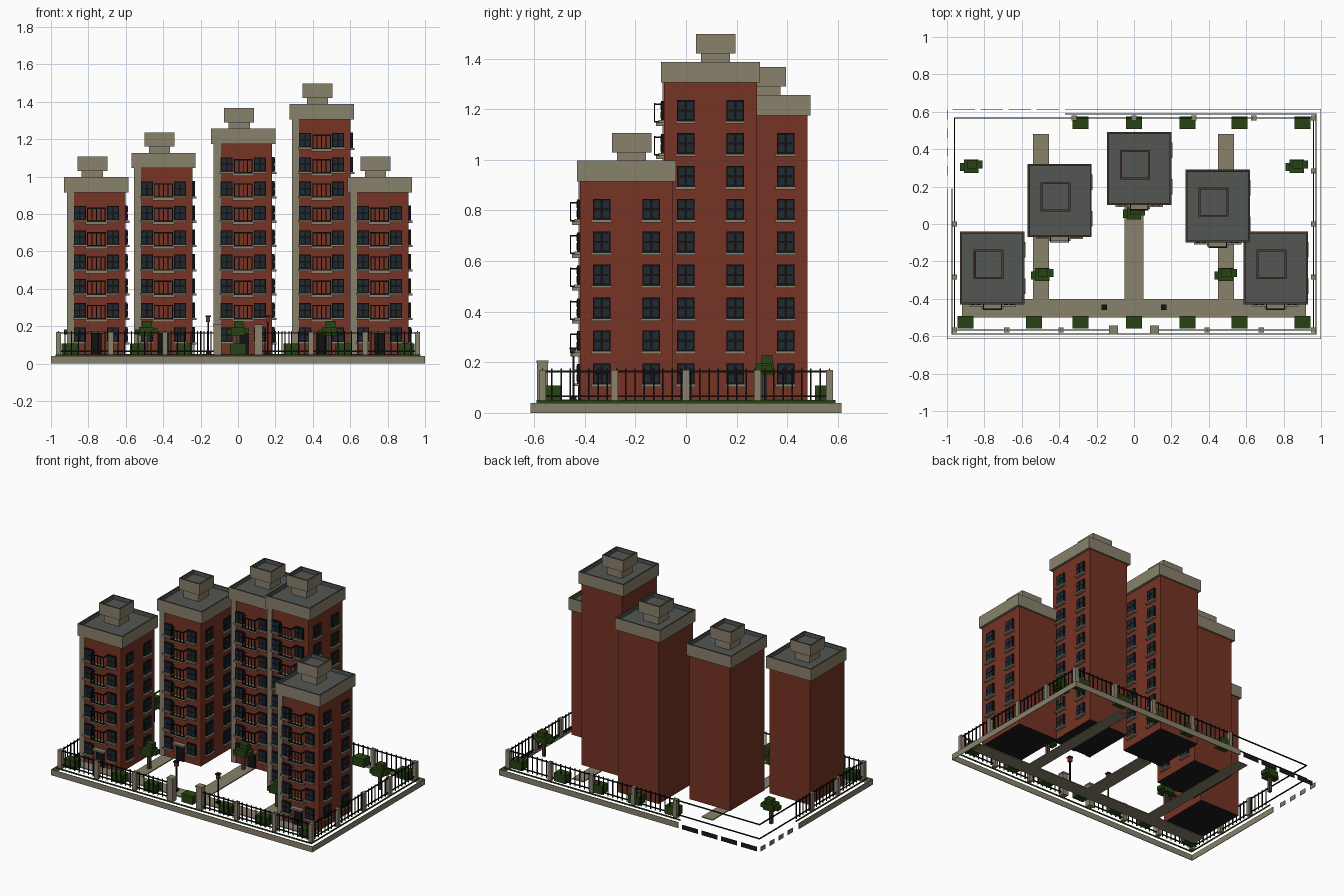
import bpy
import bmesh
from mathutils import Matrix, Vector

cube = bpy.data.objects.get("Cube")
if cube:
    bpy.data.objects.remove(cube)


def material(name, r, g, b):
    m = bpy.data.materials.new(name)
    m.use_nodes = True
    m.diffuse_color = (r, g, b, 1)
    m.node_tree.nodes["Principled BSDF"].inputs["Base Color"].default_value = (r, g, b, 1)
    return m


BRICK = material("red brick", .18, .034, .018)
STONE = material("tan stone", .25, .22, .15)
ROOF = material("roof grey", .085, .092, .085)
RIM = material("brown coping", .07, .045, .035)
BLACK = material("black iron", .006, .006, .007)
GLASS = material("dark glass", .013, .021, .032)
LEAF = material("dark leaf green", .02, .055, .006)
DARK = material("dark underside", .012, .011, .01)

parts = {}  # name -> (bmesh, materials)


def mesh_for(name, *mats):
    if name not in parts:
        parts[name] = (bmesh.new(), mats)
    return parts[name][0]


def box(name, mat, x0, x1, y0, y1, z0, z1):
    bm = mesh_for(name, mat)
    lo, hi = Vector((x0, y0, z0)), Vector((x1, y1, z1))
    m = Matrix.Translation((lo + hi) / 2) @ Matrix.Diagonal((*(hi - lo), 1))
    return bm, bmesh.ops.create_cube(bm, size=1, matrix=m)["verts"]


def block(name, mat, x, y, half, z0, z1, half_y=None):
    hy = half_y or half
    return box(name, mat, x - half, x + half, y - hy, y + hy, z0, z1)


def tray(name, x, y, hx, hy, z0, z1):
    """Stone block with a coping rim and a sunken roof deck."""
    mesh_for(name, STONE, RIM, ROOF)
    bm, verts = block(name, STONE, x, y, hx, z0, z1, hy)
    top = max({f for v in verts for f in v.link_faces}, key=lambda f: f.calc_center_median().z)
    rim = bmesh.ops.inset_region(bm, faces=[top], thickness=.014)["faces"]
    for f in rim:
        f.material_index = 1
    walls = bmesh.ops.inset_region(bm, faces=[top], thickness=.0005, depth=-.025)["faces"]
    for f in walls + [top]:
        f.material_index = 2


def wall_box(name, mat, side, cx, cy, u0, u1, z0, z1, out):
    """Box against the front or right wall, sticking out of it by 'out'."""
    if side == "front":
        box(name, mat, cx + u0, cx + u1, cy - HY - out, cy - HY, z0, z1)
    else:
        box(name, mat, cx + HX, cx + HX + out, cy + u0, cy + u1, z0, z1)


HX, HY = .155, .184
GROUND, STOREY, FIRST = .05, .13, .155


def window(tower, side, cx, cy, u, z, w, h):
    wall_box(tower + "_window_frames", BLACK, side, cx, cy, u - w, u + w, z - h, z + h, .012)
    for su in (-1, 1):
        for sz in (-1, 1):
            pu, pz = u + su * w * .47, z + sz * h * .47
            wall_box(tower + "_window_panes", GLASS, side, cx, cy,
                     pu - w * .34, pu + w * .34, pz - h * .36, pz + h * .36, .0135)
    wall_box(tower + "_sills", STONE, side, cx, cy, u - w - .006, u + w + .006,
             z - h - .011, z - h, .022)


def balcony(tower, cx, cy, z):
    wall_box(tower + "_balcony_slabs", STONE, "front", cx, cy, -.058, .058, z - .062, z - .048, .032)
    front = cy - HY - .04
    name = tower + "_balcony_rails"
    for zz in (z - .048, z + .022):
        box(name, BLACK, cx - .05, cx + .05, front, front + .006, zz, zz + .007)
        for s in (-.05, .045):
            box(name, BLACK, cx + s, cx + s + .005, front, cy - HY, zz, zz + .006)
    for i in range(5):
        x = cx - .047 + i * .0235
        box(name, BLACK, x - .0025, x + .0025, front, front + .005, z - .048, z + .025)


def tower(name, cx, cy, floors):
    eave = FIRST + STOREY * (floors - 1) + .11
    top = eave + .082
    # brick shaft with dark underside
    mesh_for(name + "_walls", BRICK, DARK)
    bm, _ = block(name + "_walls", BRICK, cx, cy, HX, GROUND, eave + .01, HY)
    bm.normal_update()
    for f in bm.faces:
        f.material_index = int(f.normal.z < -.5)
    # corner stone strip, parapet and roof house
    wall_box(name + "_corner_strip", STONE, "front", cx, cy, -HX - .003, -HX + .035, GROUND, eave, .006)
    tray(name + "_parapet", cx, cy, HX + .017, HY + .011, eave, top)
    px, py = cx - .022, cy + .02
    block(name + "_roof_house_neck", STONE, px, py, .057, top - .026, top + .035)
    tray(name + "_roof_house", px, py, .08, .078, top + .033, top + .11)
    for i in range(floors):
        z = FIRST + STOREY * i
        for s in (-1, 1):
            window(name, "front", cx, cy, s * .0885, z, .032, .038)
            window(name, "right", cx, cy, s * .0975, z, .035, .041)
        if i:
            balcony(name, cx, cy, z)
    # entrance door
    wall_box(name + "_door", BLACK, "front", cx, cy, -.03, .03, GROUND, .16, .008)
    wall_box(name + "_door_canopy", STONE, "front", cx, cy, -.045, .045, .16, .172, .03)


tower("far_right_tower", -.757, -.235, 6)
tower("right_tower", -.398, .125, 7)
tower("centre_tower", .028, .297, 8)
tower("left_tower", .447, .097, 9)
tower("far_left_tower", .757, -.235, 6)

# paths
for x0, x1, y0, y1 in ((-.92, .92, -.5, -.4), (-.05, .05, -.4, .11),
                       (-.54, -.455, -.4, .48), (.45, .535, -.4, .48)):
    box("paths", STONE, x0, x1, y0, y1, .045, .052)

# open kerb and grass edge, running out at the back right corner
for name, mat, e, yb, z0, z1 in (("kerb", STONE, 1, .615, 0, .04),
                                 ("grass_edge", LEAF, .975, .59, .04, .05)):
    t = .004
    box(name, mat, -e, e, -yb, -yb + t, z0, z1)
    box(name, mat, e - t, e, -yb + t, yb, z0, z1)
    box(name, mat, -.37, e - t, yb - t, yb, z0, z1)
    box(name, mat, -e, -e + t, -yb + t, .19, z0, z1)
for i in range(4):
    y = .26 + i * .1
    box("kerb_remnants", STONE, -1, -.996, y, y + .05, .005, .035)
    x = -.46 - i * .15
    box("dark_kerb_remnants", DARK, x - .06, x + .06, .611, .615, 0, .03)

# fence: pillars, rails and pickets
FX, FY = .96, .567
pillars = [(x, -FY) for x in (-FX, -.68, -.39, .39, .68, FX)]
pillars += [(FX, y) for y in (-.283, 0, .283, FY)]
pillars += [(x, FY) for x in (-.32, 0, .32, .64)]
pillars += [(-FX, y) for y in (-.283, 0)]
for x, y in pillars:
    block("fence_pillars", STONE, x, y, .014, GROUND - .005, .17)
for x in (-.11, .11):
    block("gate_pillars", STONE, x, -FY, .021, GROUND - .005, .2)
    block("gate_pillar_caps", STONE, x, -FY, .024, .198, .208)

# each run: start, end, last point that still has pickets
runs = [((-FX, -FY), (-.11, -FY), 1), ((.11, -FY), (FX, -FY), 1), ((FX, -FY), (FX, FY), 1),
        ((FX, FY), (-FX, FY), .705), ((-FX, -FY), (-FX, FY), .68)]
for a, b, share in runs:
    a, b = Vector(a), Vector(b)
    lo = [min(p, q) - .003 for p, q in zip(a, b)]
    hi = [max(p, q) + .003 for p, q in zip(a, b)]
    for z in (.062, .16):
        box("fence_rails", BLACK, lo[0], hi[0], lo[1], hi[1], z, z + .007)
    count = round((b - a).length / .036)
    for i in range(1, int(count * share)):
        p = a.lerp(b, i / count)
        block("fence_pickets", BLACK, p.x, p.y, .0028, GROUND, .175)

# hedges
for x in (-.9, -.535, -.285, 0, .285, .565, .9):
    block("front_hedges", LEAF, x, -.525, .043, GROUND, .108, .033)
for x in (-.285, 0, .285, .565, .9):
    block("back_hedges", LEAF, x, .542, .043, GROUND, .108, .033)

# blocky small trees
for x, y in ((-.49, -.27), (.49, -.27), (0, .06), (-.87, .31), (.87, .31)):
    block("tree_trunks", RIM, x, y, .01, GROUND, .155)
    block("tree_crowns", LEAF, x, y, .038, .15, .195, .036)
    block("tree_crowns", LEAF, x - .035, y - .005, .025, .155, .182, .022)
    block("tree_crowns", LEAF, x + .035, y + .008, .025, .16, .188, .022)
    block("tree_crowns", LEAF, x + .004, y + .01, .026, .195, .228, .022)

# path lamps
for x in (-.16, .16):
    block("lamp_bases", BLACK, x, -.445, .012, GROUND, .065)
    block("lamp_posts", BLACK, x, -.445, .004, .06, .225)
    block("lamp_lanterns", BRICK, x, -.445, .011, .222, .25)
    block("lamp_caps", BLACK, x, -.445, .015, .25, .258)

# turn every collected mesh into an object
for name, (bm, mats) in parts.items():
    mesh = bpy.data.meshes.new(name)
    bm.normal_update()
    bm.to_mesh(mesh)
    bm.free()
    for m in mats:
        mesh.materials.append(m)
    bpy.context.collection.objects.link(bpy.data.objects.new(name, mesh))
